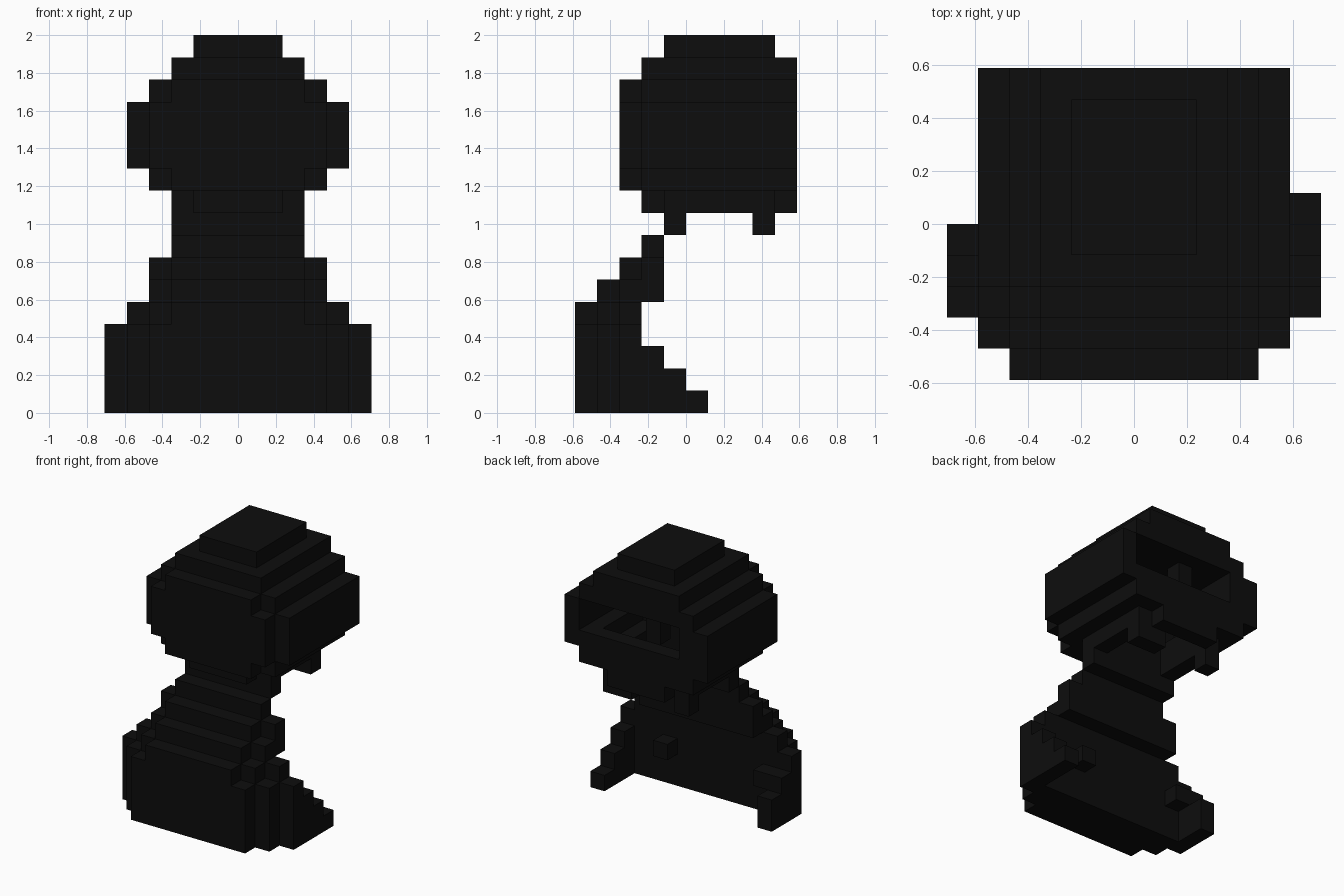
import bpy, bmesh
from itertools import product

if "Cube" in bpy.data.objects:
    bpy.data.objects.remove(bpy.data.objects["Cube"], do_unlink=True)

U = 2 / 17  # edge of one block

black = bpy.data.materials.new("black hair")
black.use_nodes = True
COL = (0.004, 0.004, 0.004, 1)
black.diffuse_color = COL
bsdf = black.node_tree.nodes["Principled BSDF"]
bsdf.inputs["Base Color"].default_value = COL
bsdf.inputs["Roughness"].default_value = 0.9


def cells(box):
    x0, x1, y0, y1, z0, z1 = box
    return set(product(range(x0, x1), range(y0, y1), range(z0, z1)))


def sym(w, y0, y1, z0, z1):
    """Box centred on x, w blocks to each side."""
    return (-w, w, y0, y1, z0, z1)


def build(name, boxes, cuts=()):
    """Mesh the outer skin of a union of boxes minus the cuts."""
    solid = set().union(*map(cells, boxes)).difference(*map(cells, cuts))
    bm = bmesh.new()
    verts = {}

    def vert(p):
        if p not in verts:
            verts[p] = bm.verts.new([c * U for c in p])
        return verts[p]

    for c in solid:
        for axis, side in product(range(3), (0, 1)):
            n = list(c)
            n[axis] += 2 * side - 1
            if tuple(n) in solid:
                continue
            a, b = (axis + 1) % 3, (axis + 2) % 3
            ring = []
            for da, db in ((0, 0), (1, 0), (1, 1), (0, 1)):
                p = list(c)
                p[axis] += side
                p[a] += da
                p[b] += db
                ring.append(vert(tuple(p)))
            bm.faces.new(ring if side else ring[::-1])
    # merge coplanar block faces
    bmesh.ops.dissolve_limit(bm, angle_limit=0.01, verts=bm.verts[:], edges=bm.edges[:])
    me = bpy.data.meshes.new(name)
    bm.to_mesh(me)
    bm.free()
    me.materials.append(black)
    ob = bpy.data.objects.new(name, me)
    bpy.context.collection.objects.link(ob)
    return ob


# Rounded cap with a face opening at the back and a hollow for the head
build("hair_cap", [
    sym(2, -2, -1, 9, 10), sym(3, -1, 4, 9, 10), sym(2, 4, 5, 9, 10),
    sym(3, -3, -2, 10, 11), sym(4, -2, 5, 10, 11),
    sym(4, -3, -2, 11, 14), sym(5, -2, 5, 11, 14),
    sym(3, -3, -2, 14, 15), sym(4, -2, 5, 14, 15),
    sym(3, -2, 5, 15, 16),
    sym(2, -1, 4, 16, 17),
], cuts=[
    (-3, 4, 0, 5, 12, 14),
    sym(3, 0, 4, 11, 12),
    sym(2, 0, 4, 9, 11),
])

# Small tufts at the face
build("face_tufts", [(1, 3, 3, 4, 8, 9), (-3, -2, 3, 4, 8, 9)])
build("fringe_lock", [(-1, 0, 3, 4, 12, 14)])

# Narrow neck steps
build("neck_hair", [sym(3, -1, 0, 8, 9), sym(3, -2, -1, 7, 8)])

# Widening fall of hair, each layer rounded toward the front
fall = []
for w, y, z0, z1 in ((6, -5, 0, 4), (5, -5, 4, 5), (4, -4, 5, 6), (4, -3, 6, 7)):
    back = -2 if z0 < 5 else -1
    for row in range(y, back):
        fall.append(sym(min(w, w - (-3 if z0 < 5 else -2 if z0 == 6 else -3) + row), row, row + 1, z0, z1))
build("hair_fall", fall)

# Stepped side locks, the left one reaching a block further
for name, x, ends in (("left_lock", 5, (1, 0, -1, -2)),
                      ("right_lock", -6, (0, 0, -1, -2))):
    build(name, [(x, x + 1, -3, e, z, z + 1) for z, e in enumerate(ends)])

# Loose blocks on the inner side of the fall
build("inner_curls", [(2, 3, -2, -1, 2, 3), (-5, -4, -2, -1, 2, 3)])
